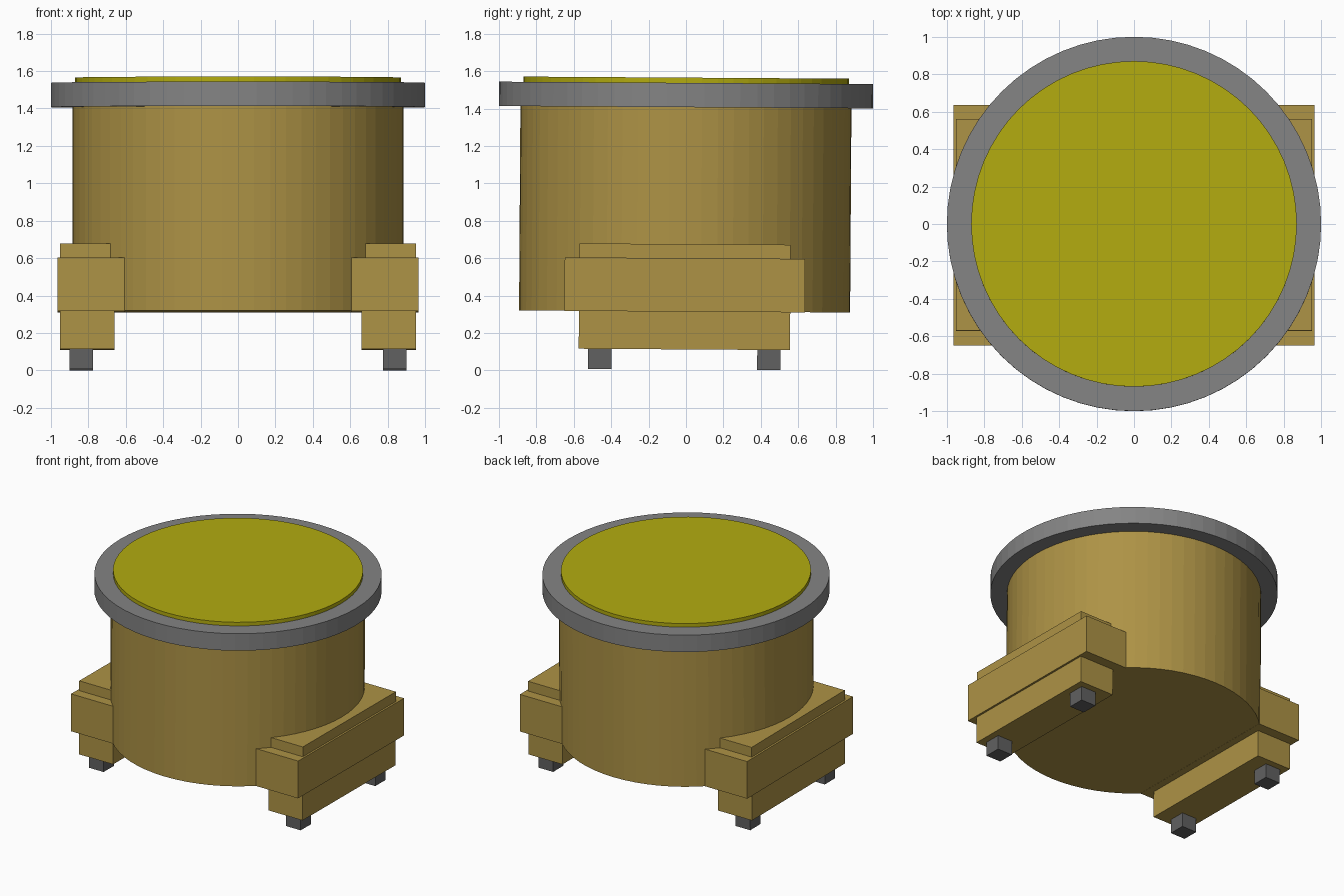
import bpy
import math
from mathutils import Matrix

if "Cube" in bpy.data.objects:
    bpy.data.objects.remove(bpy.data.objects["Cube"])

# The whole model leans very slightly about the x axis
PIVOT = Matrix.Translation((0, 0, 1.475))
LEAN = PIVOT @ Matrix.Rotation(-0.0065, 4, 'X') @ PIVOT.inverted()


def material(name, color):
    m = bpy.data.materials.new(name)
    m.diffuse_color = (*color, 1)
    m.use_nodes = True
    m.node_tree.nodes["Principled BSDF"].inputs["Base Color"].default_value = m.diffuse_color
    return m


brass = material("brass", (0.42, 0.29, 0.06))
yellow = material("yellow", (0.45, 0.41, 0.005))
grey = material("grey", (0.23, 0.23, 0.23))
dark = material("dark_grey", (0.12, 0.12, 0.12))


def finish(name, mat):
    ob = bpy.context.object
    ob.name = name
    bpy.ops.object.transform_apply(location=True, rotation=True, scale=True)
    ob.data.transform(LEAN)
    ob.data.materials.append(mat)
    return ob


def disc(name, radius, z0, z1, mat, sides=64):
    bpy.ops.mesh.primitive_cylinder_add(
        vertices=sides, radius=radius, depth=z1 - z0, location=(0, 0, (z0 + z1) / 2))
    return finish(name, mat)


def box(name, x, y, z, mat):
    bpy.ops.mesh.primitive_cube_add(
        size=1, location=[(a + b) / 2 for a, b in (x, y, z)])
    bpy.context.object.scale = [b - a for a, b in (x, y, z)]
    return finish(name, mat)


# Drum body, rim and raised top
disc("drum", 0.885, 0.315, 1.41, brass)
disc("rim", 1.0, 1.407, 1.537, grey)
disc("top_plate", 0.87, 1.53, 1.565, yellow)

# Side brackets with two feet each
for side, s in (("left", -1), ("right", 1)):
    def span(a, b):
        return sorted((s * a, s * b))
    box(side + "_bracket", span(0.605, 0.965), (-0.6425, 0.6425), (0.314, 0.60), brass)
    box(side + "_bracket_core", span(0.66, 0.95), (-0.565, 0.565), (0.112, 0.675), brass)
    for end, c in (("front", -0.4525), ("back", 0.4525)):
        box(f"{side}_{end}_foot", span(0.775, 0.90),
            (c - 0.0625, c + 0.0625), (0.004, 0.115), dark)
